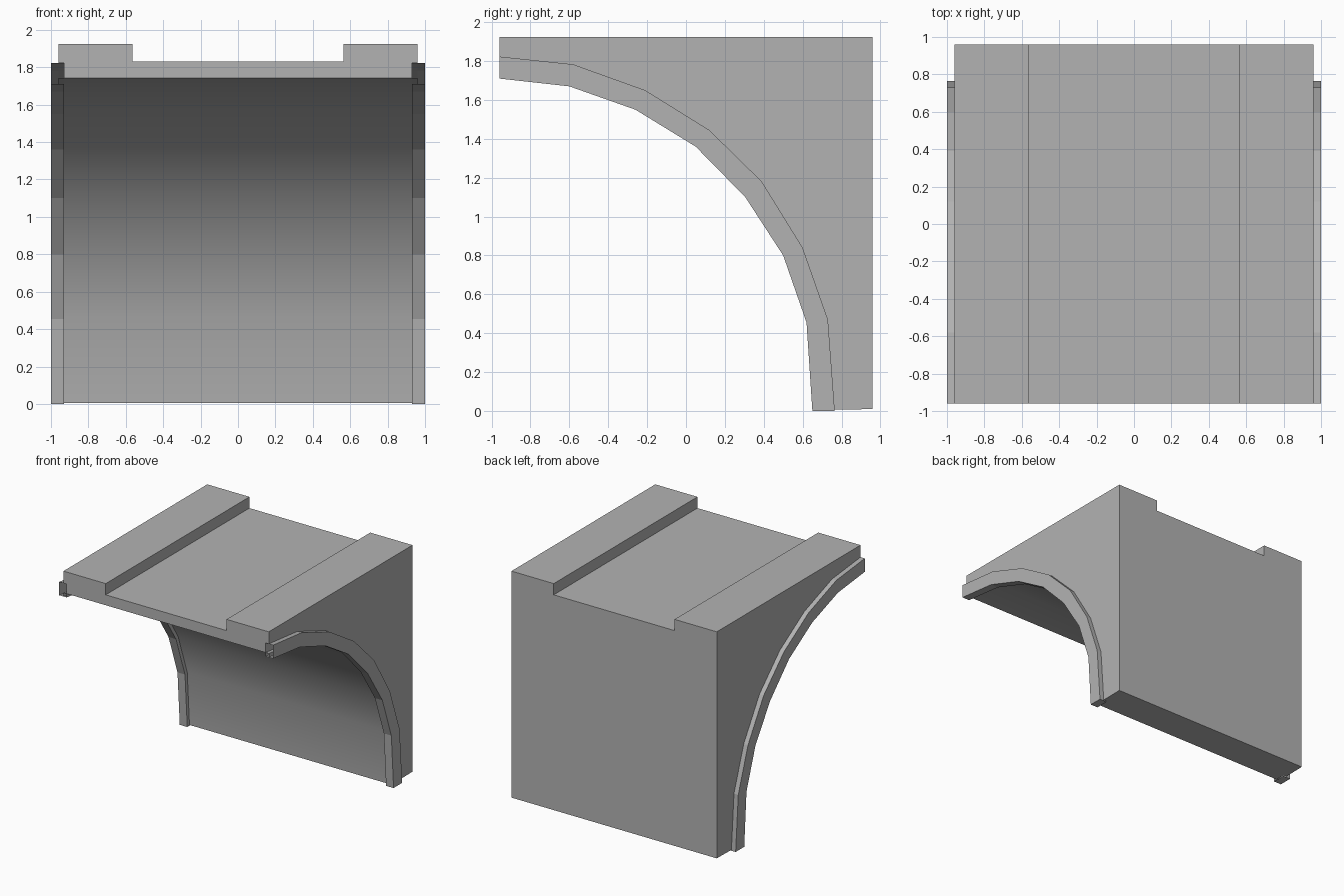
import bpy, bmesh, math

if "Cube" in bpy.data.objects:
    bpy.data.objects.remove(bpy.data.objects["Cube"])

# Side-view arcs (y, z), from the front crown down to the foot
INNER = [(-0.96, 1.71), (-0.6, 1.67), (-0.26, 1.55), (0.05, 1.36),
         (0.305, 1.10), (0.50, 0.80), (0.62, 0.455), (0.65, 0.0)]
OUTER = [(-0.96, 1.823), (-0.58, 1.783), (-0.21, 1.65), (0.12, 1.445),
         (0.39, 1.18), (0.60, 0.84), (0.73, 0.47), (0.765, 0.0)]
VAULT = [(-0.96, 1.742), (-0.594, 1.70), (-0.246, 1.577), (0.07, 1.383),
         (0.33, 1.122), (0.528, 0.811), (0.65, 0.463), (0.68, 0.006)]

# Plain mid-grey stone
stone = bpy.data.materials.new("stone")
stone.diffuse_color = (0.45, 0.45, 0.45, 1)
stone.use_nodes = True
stone.node_tree.nodes["Principled BSDF"].inputs["Base Color"].default_value = stone.diffuse_color


def add_object(name, bm):
    mesh = bpy.data.meshes.new(name)
    bm.to_mesh(mesh)
    bm.free()
    mesh.materials.append(stone)
    obj = bpy.data.objects.new(name, mesh)
    bpy.context.collection.objects.link(obj)
    return obj


def extrude_x(name, profile, x0, x1):
    """Closed prism from a (y, z) outline, spanning x0..x1."""
    bm = bmesh.new()
    face = bm.faces.new([bm.verts.new((x0, y, z)) for y, z in profile])
    out = bmesh.ops.extrude_face_region(bm, geom=[face], use_keep_orig=True)
    verts = [g for g in out["geom"] if isinstance(g, bmesh.types.BMVert)]
    bmesh.ops.translate(bm, verts=verts, vec=(x1 - x0, 0, 0))
    bmesh.ops.recalc_face_normals(bm, faces=bm.faces[:])
    return add_object(name, bm)


def carve(obj, cutter):
    """Subtract the cutter from the object, then discard it."""
    cutter.hide_render = True
    bpy.ops.object.select_all(action='DESELECT')
    obj.select_set(True)
    bpy.context.view_layer.objects.active = obj
    mod = obj.modifiers.new("cut", 'BOOLEAN')
    mod.operation = 'DIFFERENCE'
    mod.solver = 'EXACT'
    mod.object = cutter
    bpy.ops.object.modifier_apply(modifier=mod.name)
    bpy.data.objects.remove(cutter)


# Vault block with the curved underside
block = extrude_x("vault_block", VAULT + [(0.96, 0.01), (0.96, 1.925), (-0.96, 1.925)], -0.96, 0.96)

# Sunken walkway channel along the top
carve(block, extrude_x("channel_cutter", [(-1.2, 1.83), (1.2, 1.83), (1.2, 2.2), (-1.2, 2.2)], -0.565, 0.565))

# Rebate on each side that the hollow rib sits in
band = [(-1.2, 1.823)] + OUTER + [(0.765, -0.2), (0.6, -0.2)] + INNER[::-1] + [(-1.2, 1.71)]
for x0, x1 in ((0.93, 1.2), (-1.2, -0.93)):
    carve(block, extrude_x("rebate_cutter", band, x0, x1))
bpy.ops.object.shade_smooth_by_angle(angle=math.radians(30))

# Arch rib: hollow section swept along the arc, open at the crown, mirrored to both sides
bm = bmesh.new()
rows = []
for inner, outer, vault in zip(INNER, OUTER, VAULT):
    section = [(0.96, inner), (0.96, vault), (0.93, vault), (0.93, inner),
               (1.0, inner), (1.0, outer), (0.96, outer)]
    rows.append([bm.verts.new((x, *p)) for x, p in section])
for a, b in zip(rows, rows[1:]):
    for j in range(len(a) - 1):
        bm.faces.new((a[j], b[j], b[j + 1], a[j + 1]))
# Foot of the rib
foot = rows[-1]
corner = bm.verts.new((0.93, *OUTER[-1]))
bm.faces.new((foot[3], corner, foot[6], foot[5], foot[4]))
rib = add_object("arch_rib", bm)
rib.modifiers.new("mirror", 'MIRROR').use_axis = (True, False, False)
